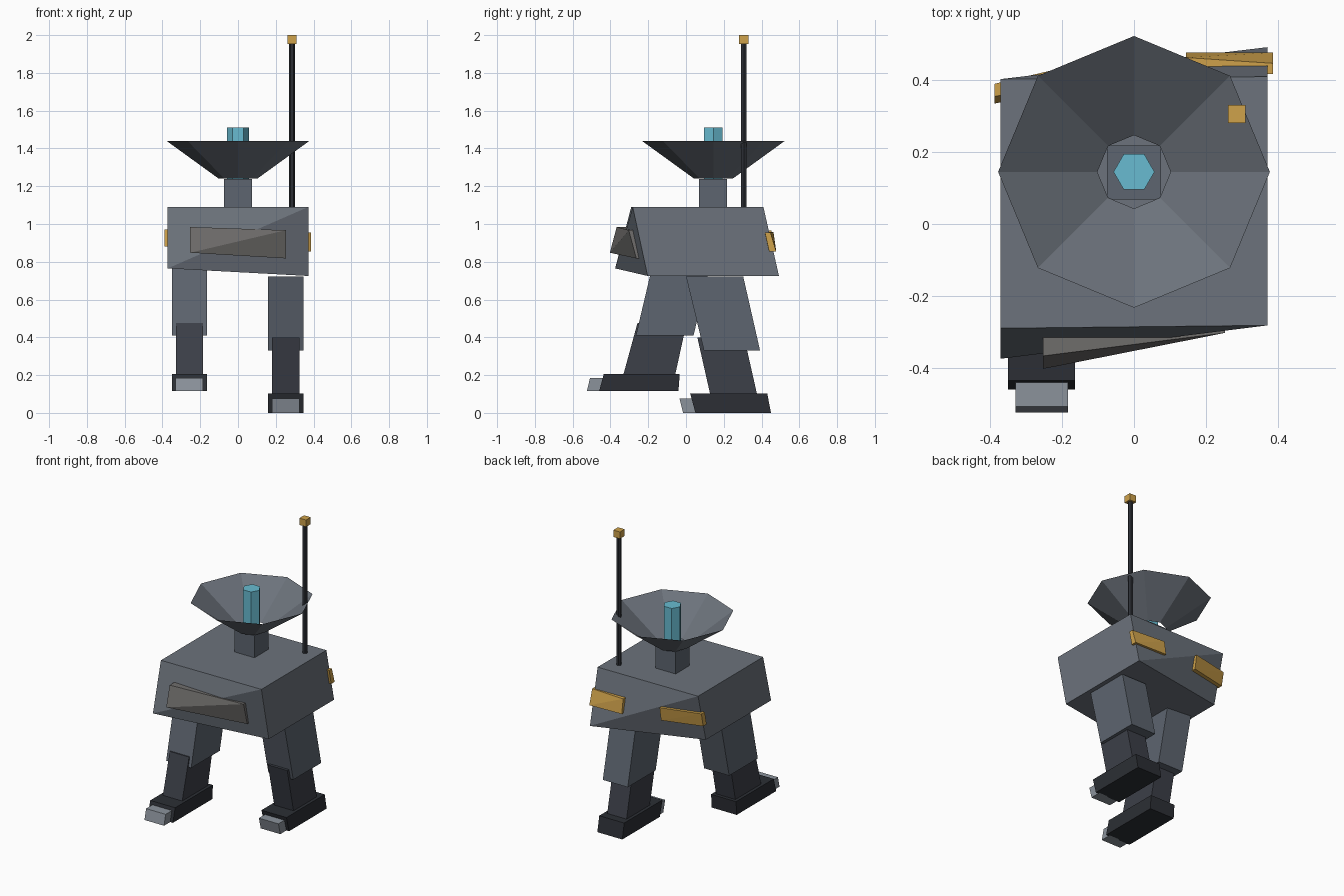
import bpy, bmesh, math

if "Cube" in bpy.data.objects:
    bpy.data.objects.remove(bpy.data.objects["Cube"])


def material(name, r, g, b):
    m = bpy.data.materials.new(name)
    m.diffuse_color = (r, g, b, 1)
    m.use_nodes = True
    m.node_tree.nodes["Principled BSDF"].inputs["Base Color"].default_value = m.diffuse_color
    return m


HULL = material("hull_grey", 0.15, 0.17, 0.20)
LEG = material("leg_grey", 0.11, 0.13, 0.16)
DARK = material("dark_grey", 0.045, 0.05, 0.065)
SOLE = material("sole_grey", 0.025, 0.028, 0.035)
PALE = material("pale_grey", 0.26, 0.29, 0.33)
PANEL = material("panel_grey", 0.16, 0.155, 0.15)
AMBER = material("amber", 0.62, 0.36, 0.07)
CYAN = material("cyan", 0.14, 0.50, 0.64)


def finish(name, bm, mat):
    mesh = bpy.data.meshes.new(name)
    bm.to_mesh(mesh)
    bm.free()
    mesh.materials.append(mat)
    obj = bpy.data.objects.new(name, mesh)
    bpy.context.collection.objects.link(obj)
    return obj


def loft_box(name, mat, x0, x1, left, right=None):
    """Box between two (y, z) side outlines: low front, low back, high back, high front."""
    bm = bmesh.new()
    L = [bm.verts.new((x0, y, z)) for y, z in left]
    R = [bm.verts.new((x1, y, z)) for y, z in (right or left)]
    bm.faces.new(L)
    bm.faces.new(R)
    for i in range(4):
        j = (i + 1) % 4
        if right:  # twisted sides are split along a diagonal
            bm.faces.new((L[i], L[j], R[i]))
            bm.faces.new((L[j], R[j], R[i]))
        else:
            bm.faces.new((L[i], L[j], R[j], R[i]))
    bmesh.ops.recalc_face_normals(bm, faces=bm.faces)
    return finish(name, bm, mat)


def slab(z0, low, z1, high):
    return [(low[0], z0), (low[1], z0), (high[1], z1), (high[0], z1)]


def prism(name, mat, x, y, z0, z1, r0, r1, sides, caps=True, turn=0.0):
    bm = bmesh.new()
    rings = []
    for z, r in ((z0, r0), (z1, r1)):
        rings.append([bm.verts.new((x + r * math.cos(turn + math.tau * k / sides),
                                    y + r * math.sin(turn + math.tau * k / sides), z))
                      for k in range(sides)])
    a, b = rings
    for k in range(sides):
        n = (k + 1) % sides
        bm.faces.new((a[k], a[n], b[n], b[k]))
    if caps:
        bm.faces.new(a[::-1])
        bm.faces.new(b)
    return finish(name, bm, mat)


# Twisted hull and front panel
loft_box("body", HULL, -0.372, 0.372,
         slab(0.765, (-0.375, 0.32), 1.09, (-0.29, 0.403)),
         slab(0.725, (-0.203, 0.492), 1.09, (-0.282, 0.41)))
loft_box("front_panel", PANEL, -0.253, 0.253,
         [(-0.403, 0.848), (-0.323, 0.848), (-0.29, 0.984), (-0.367, 0.984)],
         [(-0.263, 0.818), (-0.19, 0.818), (-0.23, 0.967), (-0.303, 0.967)])

# Rear lamps
loft_box("rear_lamp_right", AMBER, 0.145, 0.387,
         slab(0.86, (0.43, 0.477), 0.957, (0.41, 0.463)),
         slab(0.855, (0.44, 0.477), 0.955, (0.418, 0.447)))
loft_box("rear_lamp_left", AMBER, -0.388, -0.12,
         slab(0.88, (0.335, 0.372), 0.97, (0.355, 0.39)),
         slab(0.873, (0.39, 0.437), 0.965, (0.40, 0.453)))

# Neck, open dish and its feed
prism("neck", LEG, 0, 0.143, 1.08, 1.238, 0.106, 0.106, 4, turn=math.pi / 4)
prism("dish", HULL, 0, 0.145, 1.24, 1.44, 0.102, 0.378, 8, caps=False)
prism("dish_feed", CYAN, 0, 0.145, 1.235, 1.51, 0.057, 0.057, 6)

# Antenna
prism("antenna", SOLE, 0.286, 0.306, 1.08, 1.96, 0.016, 0.016, 6)
prism("antenna_tip", AMBER, 0.286, 0.306, 1.954, 2.0, 0.035, 0.035, 4, turn=math.pi / 4)

# Legs: outlines differ because of the walking pose
legs = {
    "left": (-0.257, {
        "thigh": slab(0.41, (-0.265, 0.04), 0.77, (-0.18, 0.125)),
        "shin": slab(0.19, (-0.335, -0.06), 0.475, (-0.257, 0.003)),
        "foot": slab(0.115, (-0.46, -0.04), 0.207, (-0.435, -0.033)),
        "toe": slab(0.115, (-0.525, -0.45), 0.185, (-0.508, -0.43))}),
    "right": (0.253, {
        "thigh": slab(0.33, (0.095, 0.392), 0.722, (0.0, 0.303)),
        "shin": slab(0.09, (0.13, 0.378), 0.40, (0.06, 0.308)),
        "foot": slab(0.0, (0.05, 0.45), 0.103, (0.022, 0.43)),
        "toe": slab(0.0, (-0.015, 0.06), 0.077, (-0.035, 0.04))}),
}
style = {"thigh": (0.093, LEG), "shin": (0.072, DARK), "foot": (0.093, SOLE), "toe": (0.073, PALE)}
for side, (cx, parts) in legs.items():
    for part, outline in parts.items():
        half, mat = style[part]
        loft_box(f"{part}_{side}", mat, cx - half, cx + half, outline)
